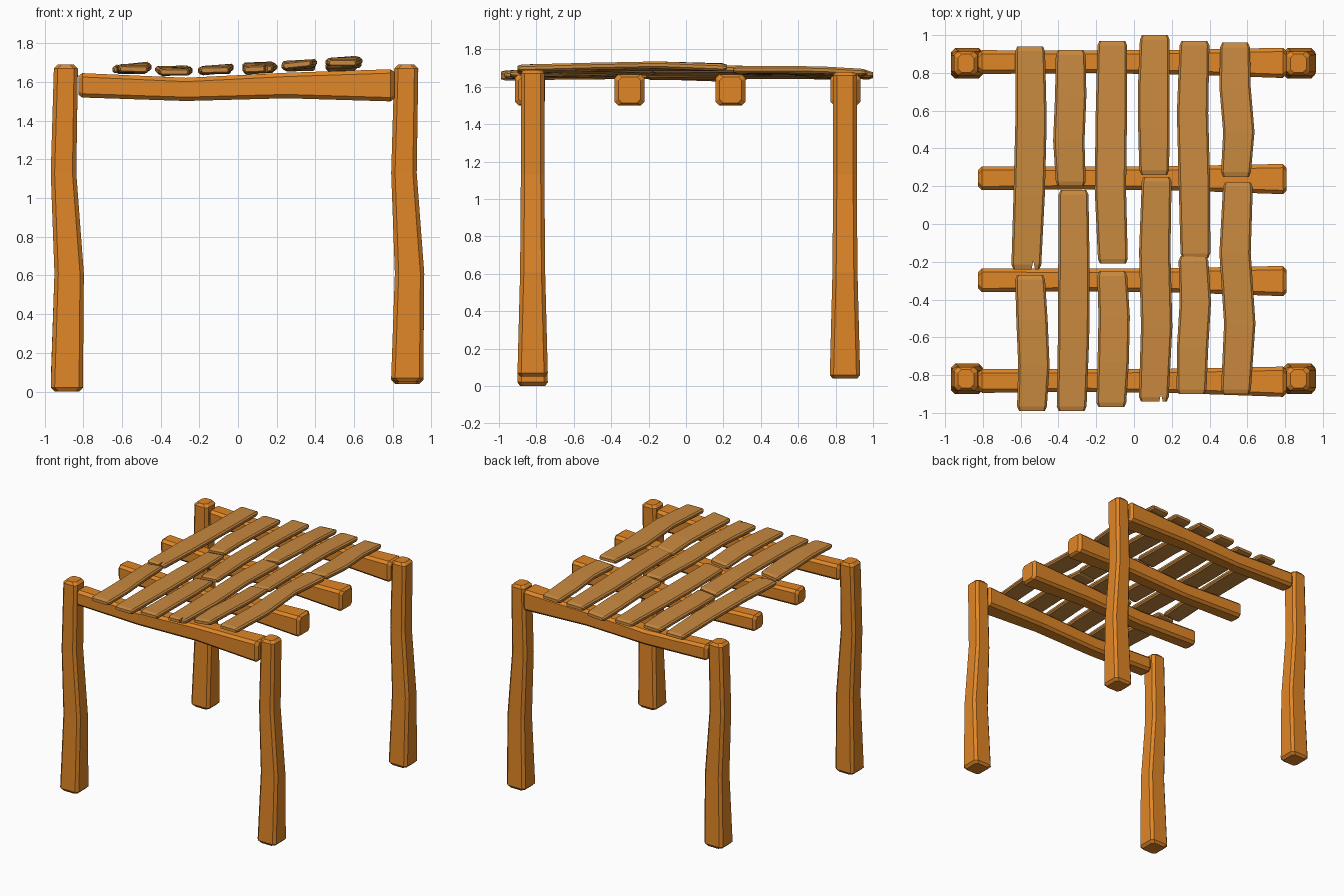
import bpy, bmesh, math, random
from mathutils import Vector

if "Cube" in bpy.data.objects:
    bpy.data.objects.remove(bpy.data.objects["Cube"])

random.seed(4)


def material(name, color):
    m = bpy.data.materials.new(name)
    m.diffuse_color = color
    m.use_nodes = True
    m.node_tree.nodes["Principled BSDF"].inputs["Base Color"].default_value = m.diffuse_color
    return m


beam_wood = material("beam_wood", (0.75, 0.24, 0.02, 1))
plank_wood = material("plank_wood", (0.58, 0.25, 0.05, 1))


def loft(name, stations, axis, chamfer, mat, end=None):
    """Chamfered timber; stations are (t, u centre, v centre, half u, half v, roll).
    axis is x, y or z; u and v are the two remaining axes in order."""
    end = end or chamfer
    f, l = stations[0], stations[-1]
    sgn = 1 if l[0] > f[0] else -1
    cap = lambda s: (s[0], s[1], s[2], s[3] - chamfer, s[4] - chamfer * 0.7, s[5])
    inset = lambda s, d: (s[0] + d * sgn,) + tuple(s[1:])
    rows = [cap(f), inset(f, end)] + list(stations[1:-1]) + [inset(l, -end), cap(l)]
    bm = bmesh.new()
    rings = []
    for t, cu, cv, hu, hv, roll in rows:
        c = min(chamfer, hu * 0.6, hv * 0.6)
        ring = []
        for u, v in ((hu - c, -hv), (hu, c - hv), (hu, hv - c), (hu - c, hv),
                     (c - hu, hv), (-hu, hv - c), (-hu, c - hv), (c - hu, -hv)):
            v += u * roll
            p = {"x": (t, cu + u, cv + v), "y": (cu + u, t, cv + v),
                 "z": (cu + u, cv + v, t)}[axis]
            ring.append(bm.verts.new(p))
        rings.append(ring)
    for a, b in zip(rings, rings[1:]):
        for i in range(8):
            j = (i + 1) % 8
            bm.faces.new((a[i], a[j], b[j], b[i]))
    bm.faces.new(rings[0])
    bm.faces.new(rings[-1])
    bmesh.ops.recalc_face_normals(bm, faces=bm.faces)
    me = bpy.data.meshes.new(name)
    bm.to_mesh(me)
    bm.free()
    me.materials.append(mat)
    ob = bpy.data.objects.new(name, me)
    bpy.context.collection.objects.link(ob)
    return ob


# Corner posts: same crooked timber at each corner
for name, x, y, lo, hi in (("front_left_post", -0.88, -0.82, 0.0, 1.69),
                           ("front_right_post", 0.88, -0.82, 0.05, 1.69),
                           ("back_left_post", -0.88, 0.85, 0.04, 1.68),
                           ("back_right_post", 0.88, 0.85, 0.04, 1.68)):
    loft(name, [(lo, x - 0.005, y, 0.083, 0.081, 0),
                (0.61, x + 0.007, y, 0.076, 0.067, 0),
                (1.13, x - 0.022, y, 0.066, 0.063, 0),
                (hi, x - 0.01, y, 0.062, 0.063, 0)], "z", 0.02, beam_wood)

# Cross beams
for name, y in (("front_beam", -0.835), ("front_middle_beam", -0.302),
                ("back_middle_beam", 0.238), ("back_beam", 0.853)):
    loft(name, [(-0.825, y + 0.004, 1.583, 0.063, 0.063, 0),
                (-0.27, y + 0.006, 1.562, 0.06, 0.06, 0),
                (0.25, y + 0.004, 1.582, 0.065, 0.066, 0),
                (0.808, y, 1.583, 0.08, 0.083, 0)], "x", 0.02, beam_wood)

# Deck planks: y front, y back, x centres front to back, z front, z back
planks = (
    (-0.24, 0.94, (-0.57, -0.555, -0.545, -0.55), 1.665, 1.66),
    (-0.99, -0.27, (-0.54, -0.53, -0.54, -0.55), 1.667, 1.675),
    (0.20, 0.92, (-0.335, -0.345, -0.335, -0.335), 1.66, 1.655),
    (-0.99, 0.18, (-0.33, -0.32, -0.318, -0.32), 1.652, 1.655),
    (-0.21, 0.97, (-0.112, -0.125, -0.12, -0.115), 1.66, 1.66),
    (-0.97, -0.25, (-0.12, -0.11, -0.105, -0.115), 1.662, 1.665),
    (0.26, 1.0, (0.107, 0.105, 0.105, 0.11), 1.68, 1.662),
    (-0.94, 0.25, (0.105, 0.12, 0.11, 0.12), 1.667, 1.68),
    (-0.18, 0.97, (0.325, 0.32, 0.31, 0.32), 1.685, 1.675),
    (-0.90, -0.17, (0.305, 0.31, 0.325, 0.315), 1.69, 1.685),
    (0.25, 0.96, (0.54, 0.555, 0.535, 0.535), 1.688, 1.675),
    (-0.90, 0.22, (0.54, 0.56, 0.535, 0.55), 1.70, 1.705),
)
deck = []
for i, (y0, y1, xs, z0, z1) in enumerate(planks):
    st = []
    for k, cx in enumerate(xs):
        s = k / 3
        arch = 0.006 if k in (1, 2) else 0
        st.append((y0 + (y1 - y0) * s, cx, z0 + (z1 - z0) * s + arch,
                   0.083 if k in (1, 2) else 0.079, 0.019,
                   random.uniform(-0.03, 0.12)))
    deck.append(loft(f"deck_plank_{i + 1}", st, "y", 0.011, plank_wood, 0.025))

# Small splits in two plank ends
for idx, x, y, d in ((0, -0.533, -0.25, 1), (7, 0.143, -0.95, 1)):
    bm = bmesh.new()
    tri = [bm.verts.new((x + a, y + b * d, 1.5)) for a, b in
           ((-0.011, 0), (0.011, 0), (0.0, 0.055))]
    face = bm.faces.new(tri)
    ext = bmesh.ops.extrude_face_region(bm, geom=[face])
    bmesh.ops.translate(bm, vec=Vector((0, 0, 0.4)),
                        verts=[v for v in ext["geom"] if isinstance(v, bmesh.types.BMVert)])
    bmesh.ops.recalc_face_normals(bm, faces=bm.faces)
    me = bpy.data.meshes.new("split_cutter")
    bm.to_mesh(me)
    bm.free()
    cutter = bpy.data.objects.new("split_cutter", me)
    bpy.context.collection.objects.link(cutter)
    cutter.hide_render = True
    cutter.display_type = "WIRE"
    mod = deck[idx].modifiers.new("split", "BOOLEAN")
    mod.operation = "DIFFERENCE"
    mod.object = cutter
